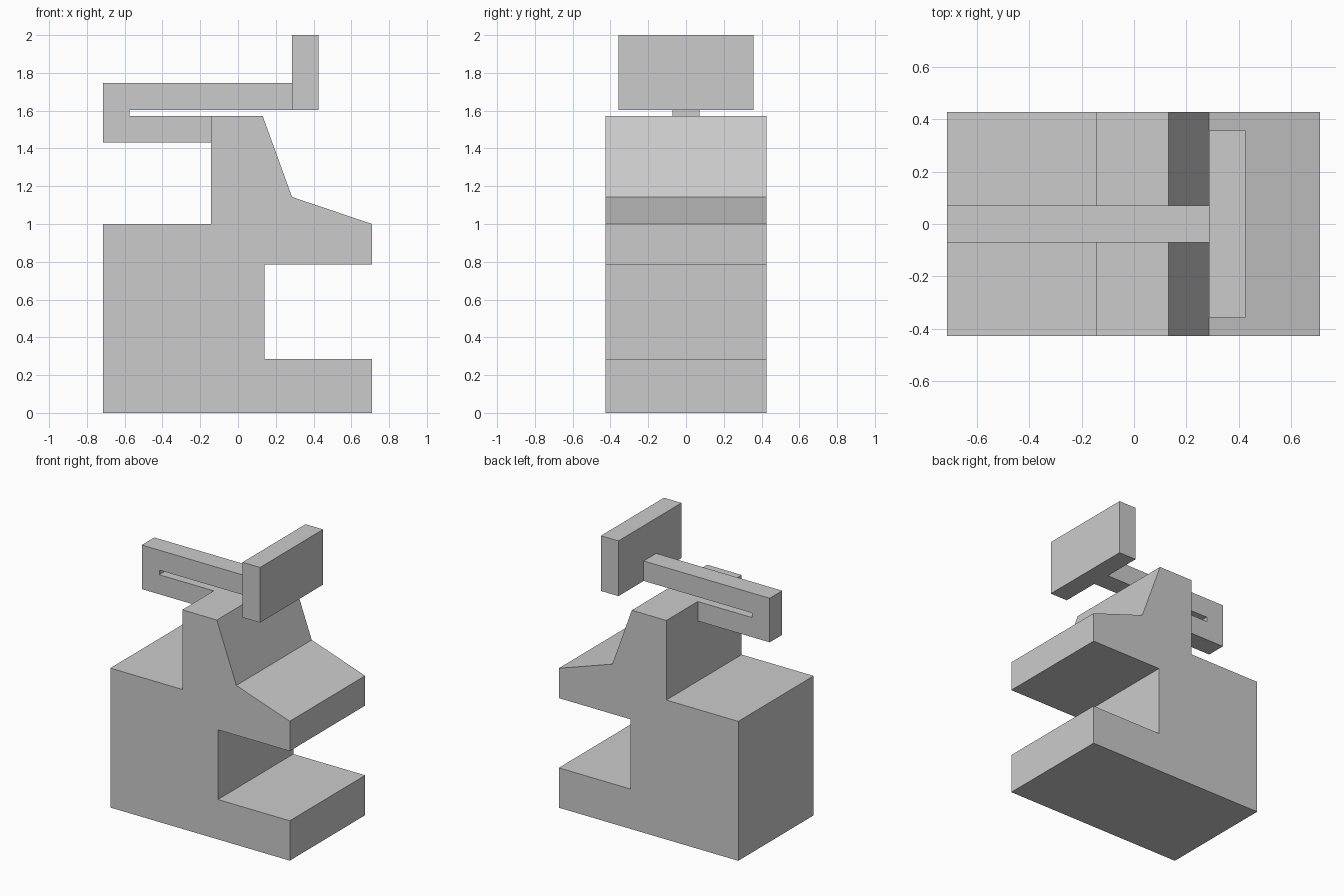
import bpy
import bmesh

cube = bpy.data.objects.get("Cube")
if cube:
    bpy.data.objects.remove(cube, do_unlink=True)

grey = bpy.data.materials.new("plain_grey")
grey.use_nodes = True
colour = (0.6, 0.6, 0.6, 1)
grey.diffuse_color = colour
grey.node_tree.nodes["Principled BSDF"].inputs["Base Color"].default_value = colour


def extrude_profile(name, profile, half_depth):
    """Extrude a closed x-z outline symmetrically along y."""
    bm = bmesh.new()
    face = bm.faces.new([bm.verts.new((x, -half_depth, z)) for x, z in profile])
    result = bmesh.ops.extrude_face_region(bm, geom=[face])
    moved = [v for v in result["geom"] if isinstance(v, bmesh.types.BMVert)]
    bmesh.ops.translate(bm, verts=moved, vec=(0, 2 * half_depth, 0))
    bmesh.ops.recalc_face_normals(bm, faces=bm.faces)
    mesh = bpy.data.meshes.new(name)
    bm.to_mesh(mesh)
    bm.free()
    mesh.materials.append(grey)
    obj = bpy.data.objects.new(name, mesh)
    bpy.context.collection.objects.link(obj)
    return obj


# Main block with foot, notch, sloped jaw and raised post
extrude_profile("body", [
    (-0.714, 0), (0.71, 0), (0.71, 0.286), (0.14, 0.286),
    (0.14, 0.786), (0.71, 0.786), (0.71, 1.0), (0.286, 1.143),
    (0.131, 1.571), (-0.143, 1.571), (-0.143, 1.0), (-0.714, 1.0),
], 0.427)

# Hooked arm folding back over the post
extrude_profile("hooked_arm", [
    (-0.143, 1.431), (-0.143, 1.571), (-0.575, 1.571), (-0.575, 1.604),
    (0.286, 1.604), (0.286, 1.747), (-0.714, 1.747), (-0.714, 1.431),
], 0.071)

# Upright plate at the end of the arm
extrude_profile("end_plate", [
    (0.286, 1.604), (0.425, 1.604), (0.425, 2.0), (0.286, 2.0),
], 0.357)
